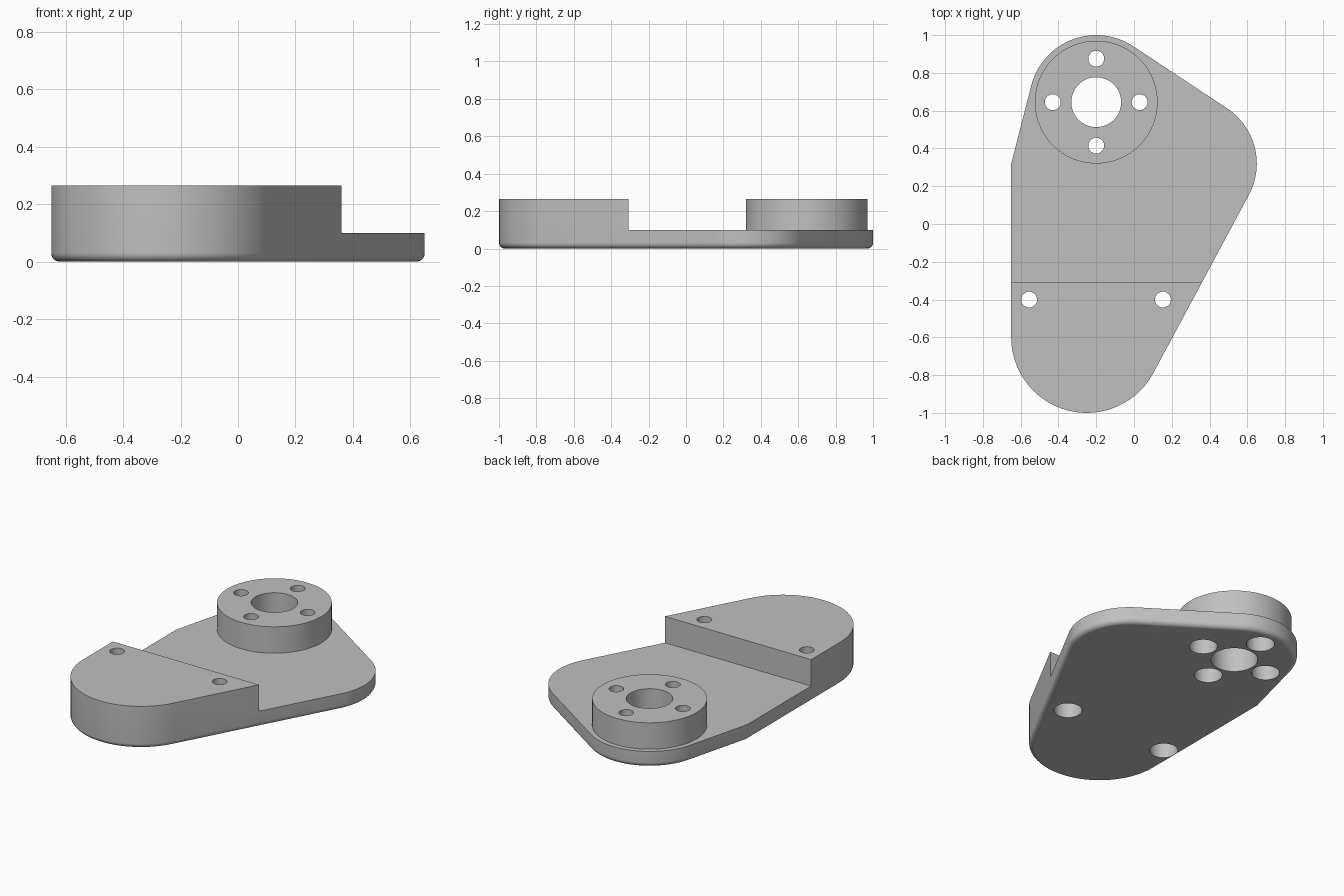
import bpy
import bmesh
from math import atan2, acos, cos, sin, pi, radians, hypot
from mathutils import Matrix

cube = bpy.data.objects.get("Cube")
if cube:
    bpy.data.objects.remove(cube, do_unlink=True)

HEIGHT, PLATE, STEP_Y = 0.265, 0.10, -0.307
BOSS = (-0.2, 0.645)
FRONT_LOBE = (-0.25, -0.6, 0.4)
SIDE_LOBE = (0.3, 0.32, 0.35)
REAR_LOBE = (*BOSS, 0.355)
CORNER = (-0.65, 0.32)

grey = bpy.data.materials.new("machined grey")
grey.use_nodes = True
colour = (0.53, 0.53, 0.53, 1)
grey.diffuse_color = colour
grey.node_tree.nodes["Principled BSDF"].inputs["Base Color"].default_value = colour


def finish(name, bm):
    bmesh.ops.recalc_face_normals(bm, faces=bm.faces[:])
    mesh = bpy.data.meshes.new(name)
    bm.to_mesh(mesh)
    bm.free()
    mesh.materials.append(grey)
    obj = bpy.data.objects.new(name, mesh)
    bpy.context.collection.objects.link(obj)
    return obj


def cylinder(name, centre, radius, z0, z1, sides=64):
    bm = bmesh.new()
    move = Matrix.Translation((*centre, (z0 + z1) / 2))
    bmesh.ops.create_cone(bm, cap_ends=True, segments=sides, radius1=radius,
                          radius2=radius, depth=z1 - z0, matrix=move)
    return finish(name, bm)


def combine(body, tool, operation):
    mod = body.modifiers.new(operation, "BOOLEAN")
    mod.object, mod.operation, mod.solver = tool, operation, "EXACT"
    bpy.context.view_layer.objects.active = body
    bpy.ops.object.modifier_apply(modifier=mod.name)
    bpy.data.objects.remove(tool, do_unlink=True)


def tangent_angle(a, b):
    """Direction of the outer tangent's normal going anticlockwise from a to b."""
    dx, dy = b[0] - a[0], b[1] - a[1]
    return atan2(dy, dx) - acos((a[2] - b[2]) / hypot(dx, dy))


def arc(lobe, start, end, steps=28):
    end = start + (end - start) % (2 * pi)
    angles = [start + (end - start) * i / steps for i in range(steps + 1)]
    return [(lobe[0] + lobe[2] * cos(t), lobe[1] + lobe[2] * sin(t)) for t in angles]


# Outline: three lobes joined by tangents, with one plain corner on the right
front_side = tangent_angle(FRONT_LOBE, SIDE_LOBE)
side_rear = tangent_angle(SIDE_LOBE, REAR_LOBE)
rear_end = tangent_angle(REAR_LOBE, (*CORNER, 0))
outline = (arc(FRONT_LOBE, pi, front_side) + arc(SIDE_LOBE, front_side, side_rear)
           + arc(REAR_LOBE, side_rear, rear_end) + [CORNER])

# Solid body with a rounded lower rim
bm = bmesh.new()
bottom = bm.faces.new([bm.verts.new((x, y, 0)) for x, y in outline])
raised = bmesh.ops.extrude_face_region(bm, geom=[bottom], use_keep_orig=True)
top_verts = [g for g in raised["geom"] if isinstance(g, bmesh.types.BMVert)]
bmesh.ops.translate(bm, verts=top_verts, vec=(0, 0, HEIGHT))
bmesh.ops.recalc_face_normals(bm, faces=bm.faces[:])
rim = [e for e in bm.edges if all(v.co.z < 0.001 for v in e.verts)]
bmesh.ops.bevel(bm, geom=rim, offset=0.03, offset_type="OFFSET", segments=9,
                profile=0.5, affect="EDGES")
body = finish("mounting_bracket", bm)

# Step down from the front block to the thin plate
bm = bmesh.new()
bmesh.ops.create_cube(bm, size=1, matrix=Matrix.Translation((0, STEP_Y + 1, PLATE + 0.5))
                      @ Matrix.Diagonal((3, 2, 1, 1)))
combine(body, finish("step_cutter", bm), "DIFFERENCE")

# Round boss
combine(body, cylinder("boss", BOSS, 0.325, 0.05, HEIGHT, 96), "UNION")
combine(body, cylinder("bore_cutter", BOSS, 0.132, -0.1, 0.4), "DIFFERENCE")

# Screw holes, counterbored from below
screws = [(-0.555, -0.4), (0.153, -0.4)]
screws += [(BOSS[0] + 0.23 * cos(k * pi / 2), BOSS[1] + 0.23 * sin(k * pi / 2))
           for k in range(4)]
for spot in screws:
    combine(body, cylinder("screw_cutter", spot, 0.042, -0.1, 0.4, 40), "DIFFERENCE")
    combine(body, cylinder("head_cutter", spot, 0.08, -0.1, 0.16, 48), "DIFFERENCE")

# Smooth rounded walls, keeping edges crisp
bpy.ops.object.select_all(action="DESELECT")
body.select_set(True)
bpy.context.view_layer.objects.active = body
bpy.ops.object.shade_smooth_by_angle(angle=radians(12))
